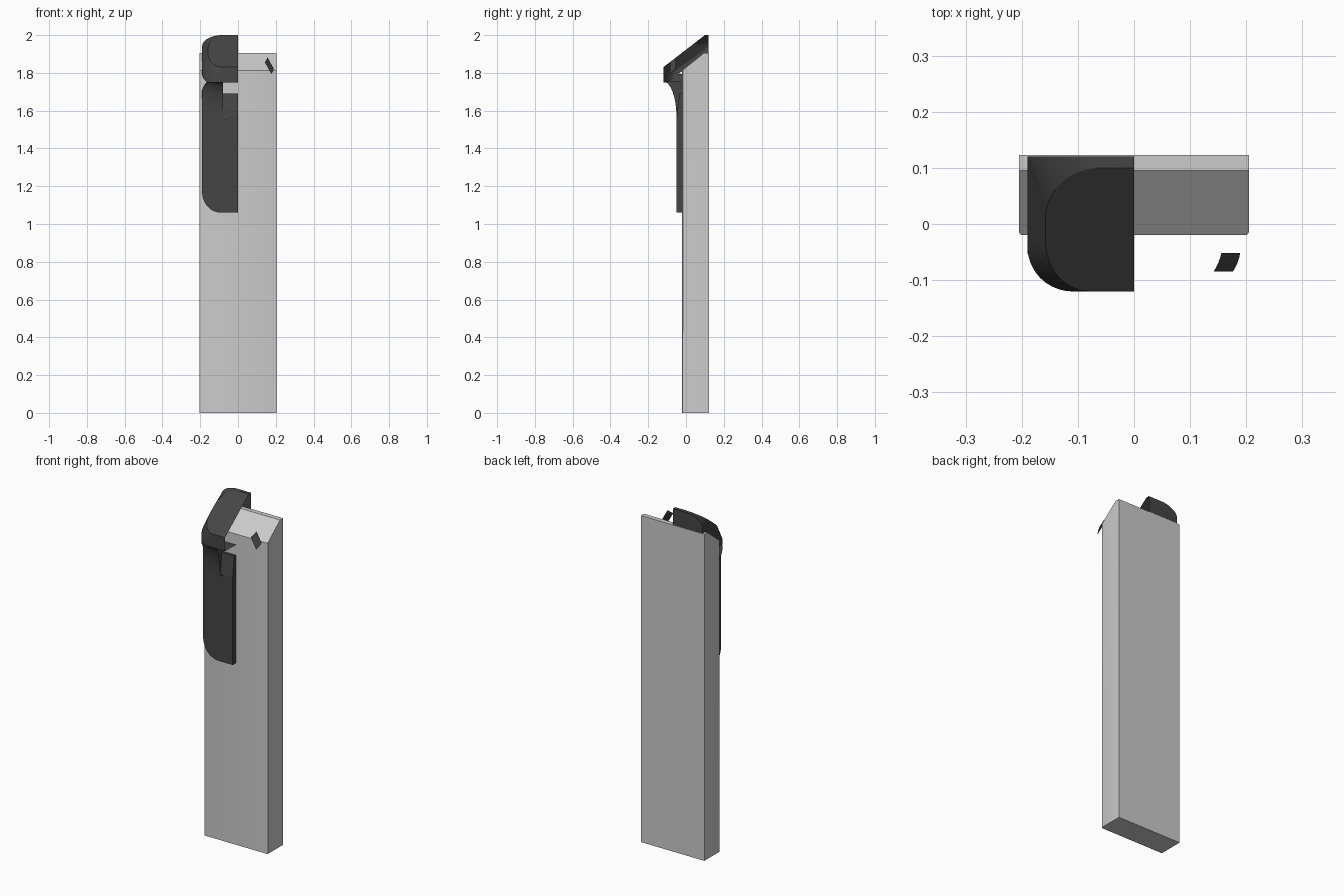
import bpy, bmesh, math
from mathutils import Vector

if "Cube" in bpy.data.objects:
    bpy.data.objects.remove(bpy.data.objects["Cube"])

dark = bpy.data.materials.new("dark_plastic")
dark.diffuse_color = (0.06, 0.06, 0.06, 1)
dark.use_nodes = True
dark.node_tree.nodes["Principled BSDF"].inputs["Base Color"].default_value = dark.diffuse_color


def finish(bm, name, mat=None, toward=None):
    bmesh.ops.remove_doubles(bm, verts=bm.verts, dist=1e-5)
    bmesh.ops.recalc_face_normals(bm, faces=bm.faces)
    # open shells: make sure the chosen outward direction wins
    if toward:
        t = Vector(toward)
        bm.normal_update()
        if sum(f.normal.dot(t) * f.calc_area() for f in bm.faces) < 0:
            bmesh.ops.reverse_faces(bm, faces=bm.faces)
    me = bpy.data.meshes.new(name)
    bm.to_mesh(me)
    bm.free()
    ob = bpy.data.objects.new(name, me)
    bpy.context.collection.objects.link(ob)
    if mat:
        me.materials.append(mat)
    bpy.context.view_layer.objects.active = ob
    bpy.ops.object.select_all(action='DESELECT')
    ob.select_set(True)
    bpy.ops.object.shade_smooth_by_angle(angle=math.radians(25))
    return ob


def skin(bm, rows):
    vs = [[bm.verts.new(p) for p in r] for r in rows]
    for a, b in zip(vs, vs[1:]):
        for i in range(len(a) - 1):
            bm.faces.new((a[i], a[i + 1], b[i + 1], b[i]))


def prism(bm, ring, offset):
    a = [bm.verts.new(p) for p in ring]
    b = [bm.verts.new(Vector(p) + Vector(offset)) for p in ring]
    bm.faces.new(a)
    bm.faces.new(b[::-1])
    for i in range(len(a)):
        j = (i + 1) % len(a)
        bm.faces.new((a[i], b[i], b[j], a[j]))


def arc(cx, cy, rx, ry, a0, a1, n=10):
    angs = [math.radians(a0 + (a1 - a0) * i / n) for i in range(n + 1)]
    return [(cx + rx * math.cos(a), cy + ry * math.sin(a)) for a in angs]


# body: tall slab with a sloped top and softened front edges
bm = bmesh.new()
side = [(-0.02, 0), (0.123, 0), (0.123, 1.905), (0.095, 1.905), (-0.02, 1.813)]
prism(bm, [(-0.205, y, z) for y, z in side], (0.41, 0, 0))
front = [e for e in bm.edges if all(abs(v.co.y + 0.02) < 1e-4 for v in e.verts)
         and abs(e.verts[0].co.z - e.verts[1].co.z) > 1]
bmesh.ops.bevel(bm, geom=front, offset=0.007, segments=3, profile=0.5, affect='EDGES')
finish(bm, "body")

# head: sloped screen, rim and skirt, left half only and open at the middle
in_back = arc(-0.06, 0.01, 0.098, 0.09, 90, 180)
in_front = arc(-0.08, -0.03, 0.078, 0.09, 180, 270)
inner = [(x, y, 1.83 + (y + 0.12) * 0.773) for x, y in [(0, 0.1)] + in_back + in_front + [(0, -0.12)]]
out_back = [(x, 0.12, z) for x, z in arc(-0.085, 1.94, 0.105, 0.06, 90, 180)]
out_front = [(x, y, 1.765 + (y + 0.12) * 0.75) for x, y in arc(-0.11, -0.04, 0.08, 0.08, 180, 270)]
outer = [(0, 0.12, 2.0)] + out_back + out_front + [(0, -0.12, 1.765)]


def skirt(p):
    x, y, z = p
    if y >= -0.02:
        return (x, y, min(1.905, 1.813 + (y + 0.02) * 0.8))
    return (x, y, max(1.75, z - 0.03))


low = [skirt(p) for p in outer]
bm = bmesh.new()
skin(bm, [inner, outer, low])
bm.faces.new([bm.verts.new(p) for p in inner])
under = [p for p in low if p[1] < -0.03]
skin(bm, [under, [(x, -0.02, z) for x, y, z in under]])
finish(bm, "head", dark, (0, -0.5, 1))

# loose rim fragment on the right
bm = bmesh.new()
frag_in, frag_out = [], []
for i in range(5):
    y = -0.052 - 0.033 * i / 4
    frag_in.append((0.08 + 0.078 * math.sqrt(1 - ((y + 0.03) / 0.09) ** 2), y, 1.83 + (y + 0.12) * 0.773))
    frag_out.append((0.11 + 0.08 * math.sqrt(1 - ((y + 0.04) / 0.08) ** 2), y, 1.765 + (y + 0.12) * 0.85))
skin(bm, [frag_in, frag_out])
finish(bm, "rim_fragment", dark, (1, -1, 1))

# front plate with rounded lower corner and arched upper edge
plate_top = arc(-0.08, 1.48, 0.11, 0.08, 90, 180)
plate = [(0, 1.575)] + plate_top + arc(-0.09, 1.17, 0.1, 0.11, 180, 270) + [(0, 1.06)]
bm = bmesh.new()
prism(bm, [(x, -0.05, z) for x, z in plate], (0, 0.03, 0))
finish(bm, "front_plate", dark)

# neck: cove that flares from the plate up to the head
bm = bmesh.new()
cols = []
for x, zb in plate_top:
    dx = max(0, -x - 0.11)
    y_top = -0.04 - math.sqrt(max(0, 0.0064 - dx * dx))
    z_top = 1.755 - 0.045 * (max(0, -x - 0.155) / 0.035) ** 2
    depth = max(0, -0.05 - y_top)
    zs = zb + (1.57 - zb) * 0.6
    col = [(x, -0.05, zb)]
    for i in range(9):
        t = math.pi / 2 * i / 8
        col.append((x, -0.05 - depth * (1 - math.cos(t)), zs + (z_top - zs) * math.sin(t)))
    cols.append(col)
back = [[(x, -0.02, z) for x, y, z in c] for c in (cols[0], cols[-1])]
skin(bm, [back[0]] + cols + [back[1]])
finish(bm, "neck", dark, (0, -1, 0))

# tilted panel inside the recess below the head
bm = bmesh.new()
prism(bm, [(-0.08, -0.05, 1.565), (-0.08, -0.035, 1.69), (-0.08, -0.02, 1.69), (-0.08, -0.02, 1.565)], (0.08, 0, 0))
finish(bm, "recess_panel", dark)
